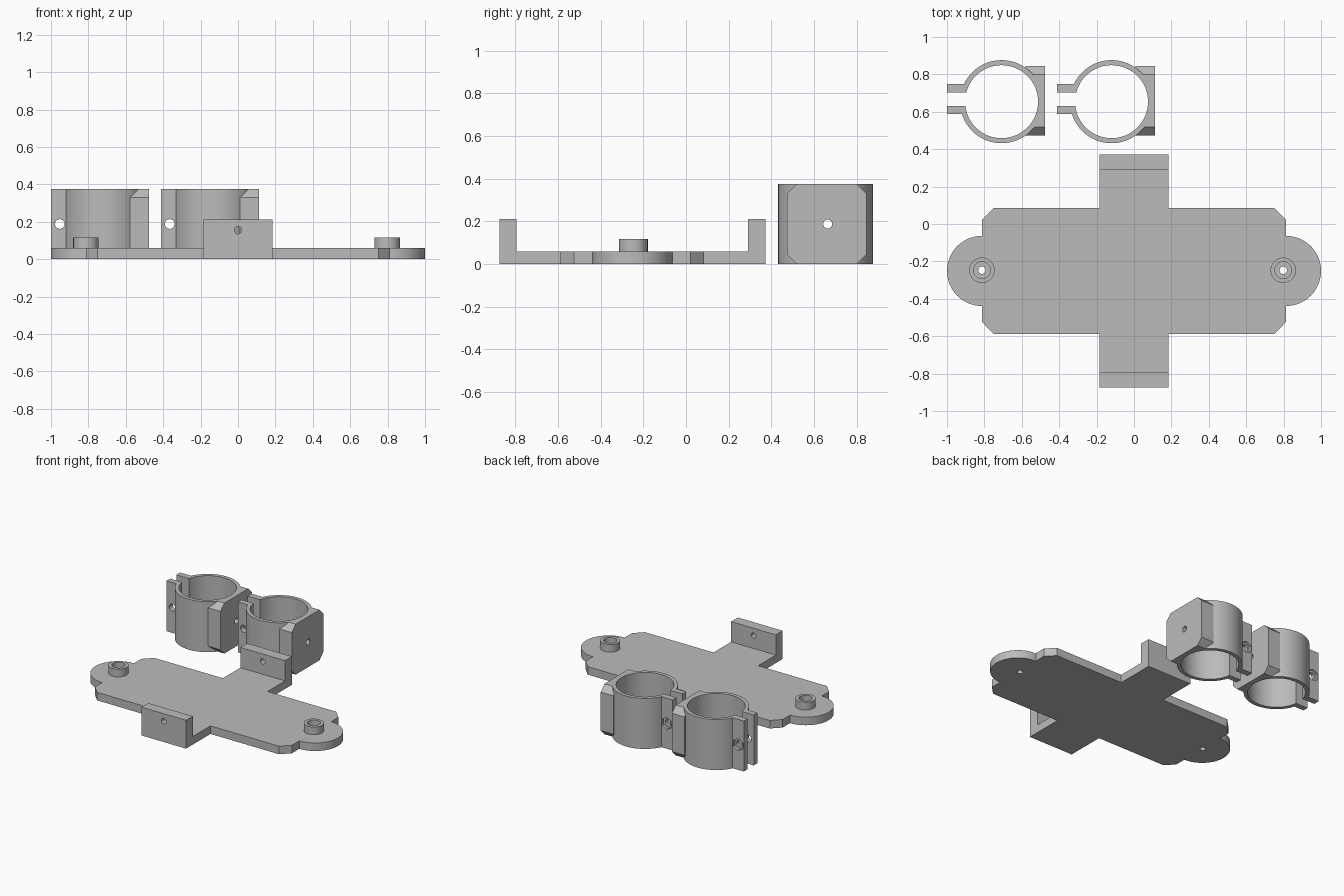
import bpy, bmesh, math
from mathutils import Vector

cube = bpy.data.objects.get("Cube")
if cube:
    bpy.data.objects.remove(cube, do_unlink=True)

grey = bpy.data.materials.new("plain grey")
grey.use_nodes = True
COLOUR = (0.5, 0.5, 0.5, 1)
grey.diffuse_color = COLOUR
grey.node_tree.nodes["Principled BSDF"].inputs["Base Color"].default_value = COLOUR


def circle(u, v, r, n=64, turn=0.0):
    return [(u + r * math.cos(turn + math.tau * i / n),
             v + r * math.sin(turn + math.tau * i / n)) for i in range(n)]


def rect(u0, u1, v0, v1, cut=0.0):
    """Rectangle outline, with optional cut corners."""
    if not cut:
        return [(u0, v0), (u1, v0), (u1, v1), (u0, v1)]
    return [(u0 + cut, v0), (u1 - cut, v0), (u1, v0 + cut), (u1, v1 - cut),
            (u1 - cut, v1), (u0 + cut, v1), (u0, v1 - cut), (u0, v0 + cut)]


def prism(name, outline, axis, start, end):
    """Extrude a closed outline along x, y or z."""
    place = {"x": lambda u, v, d: (d, u, v),
             "y": lambda u, v, d: (u, d, v),
             "z": lambda u, v, d: (u, v, d)}[axis]
    bm = bmesh.new()
    face = bm.faces.new([bm.verts.new(place(u, v, start)) for u, v in outline])
    grown = bmesh.ops.extrude_face_region(bm, geom=[face])["geom"]
    bmesh.ops.translate(bm, vec=Vector(place(0, 0, end - start)),
                        verts=[g for g in grown if isinstance(g, bmesh.types.BMVert)])
    bmesh.ops.recalc_face_normals(bm, faces=bm.faces)
    mesh = bpy.data.meshes.new(name)
    bm.to_mesh(mesh)
    bm.free()
    mesh.materials.append(grey)
    obj = bpy.data.objects.new(name, mesh)
    bpy.context.collection.objects.link(obj)
    return obj


def combine(target, operation, tools):
    """Apply a boolean with each tool, then remove the tools."""
    for tool in tools:
        mod = target.modifiers.new("bool", "BOOLEAN")
        mod.operation, mod.solver, mod.object = operation, "EXACT", tool
        graph = bpy.context.evaluated_depsgraph_get()
        mesh = bpy.data.meshes.new_from_object(target.evaluated_get(graph))
        target.modifiers.clear()
        target.data = mesh
        bpy.data.objects.remove(tool, do_unlink=True)


def finish(obj):
    obj.data.name = obj.name
    obj.data.shade_smooth()
    obj.data.set_sharp_from_angle(angle=math.radians(30))


# Base plate: one quarter of the outline, mirrored both ways
PLATE_Y, THICK, EAR = -0.251, 0.06, 0.1875
quarter = [(0.184, 0.623), (0.184, 0.336), (0.75, 0.336), (0.8125, 0.273)]
quarter += [(0.8125 + EAR * math.sin(a), EAR * math.cos(a))
            for a in (math.pi / 2 * i / 16 for i in range(17))]
half = quarter + [(x, -y) for x, y in reversed(quarter[:-1])]
outline = half + [(-x, y) for x, y in reversed(half)]
plate = prism("base_plate", [(x, y + PLATE_Y) for x, y in outline], "z", 0, THICK)

# Upright end walls and screw bosses
BOSSES = (-0.813, 0.798)
walls = [prism("wall", rect(-0.184, 0.184, y0, y1), "z", 0, 0.211)
         for y0, y1 in ((-0.874, -0.794), (0.291, 0.372))]
bosses = [prism("boss", circle(x, -0.247, 0.068, 48), "z", 0.03, 0.117) for x in BOSSES]
combine(plate, "UNION", walls + bosses)

# Counterbored boss holes and the hole through both walls
holes = [prism("bore", circle(x, -0.247, 0.045, 48), "z", THICK, 0.2) for x in BOSSES]
holes += [prism("hole", circle(x, -0.247, 0.02, 24), "z", -0.1, 0.2) for x in BOSSES]
holes.append(prism("hole", circle(0, 0.155, 0.02, 24), "y", -1, 0.5))
combine(plate, "DIFFERENCE", holes)
finish(plate)

# Split ring clamps
HEIGHT, RING_Y, SCREW_Y = 0.376, 0.654, 0.664


def ring_clamp(name, cx):
    clamp = prism(name, circle(cx, RING_Y, 0.222, 96), "z", 0, HEIGHT)
    pad = prism("pad", rect(0.474, 0.845, 0, HEIGHT, 0.045), "x", cx + 0.128, cx + 0.232)
    tabs = prism("tabs", rect(cx - 0.292, cx - 0.15, 0.588, 0.748), "z", 0, HEIGHT)
    combine(clamp, "UNION", [pad, tabs])
    tab_x, mid = cx - 0.245, HEIGHT / 2
    combine(clamp, "DIFFERENCE", [
        prism("bore", circle(cx, RING_Y, 0.195, 96), "z", -0.1, 0.5),
        prism("slot", rect(cx - 0.4, cx - 0.1, 0.63, 0.702), "z", -0.1, 0.5),
        prism("pad_hole", circle(SCREW_Y, mid, 0.021, 24), "x", cx + 0.1, cx + 0.3),
        prism("tab_hole", circle(tab_x, mid, 0.026, 24), "y", 0.5, 0.85),
        prism("nut_pocket", circle(tab_x, mid, 0.045, 6, math.pi / 6), "y", 0.728, 0.85),
    ])
    finish(clamp)


ring_clamp("right_ring_clamp", -0.708)
ring_clamp("left_ring_clamp", -0.12)
